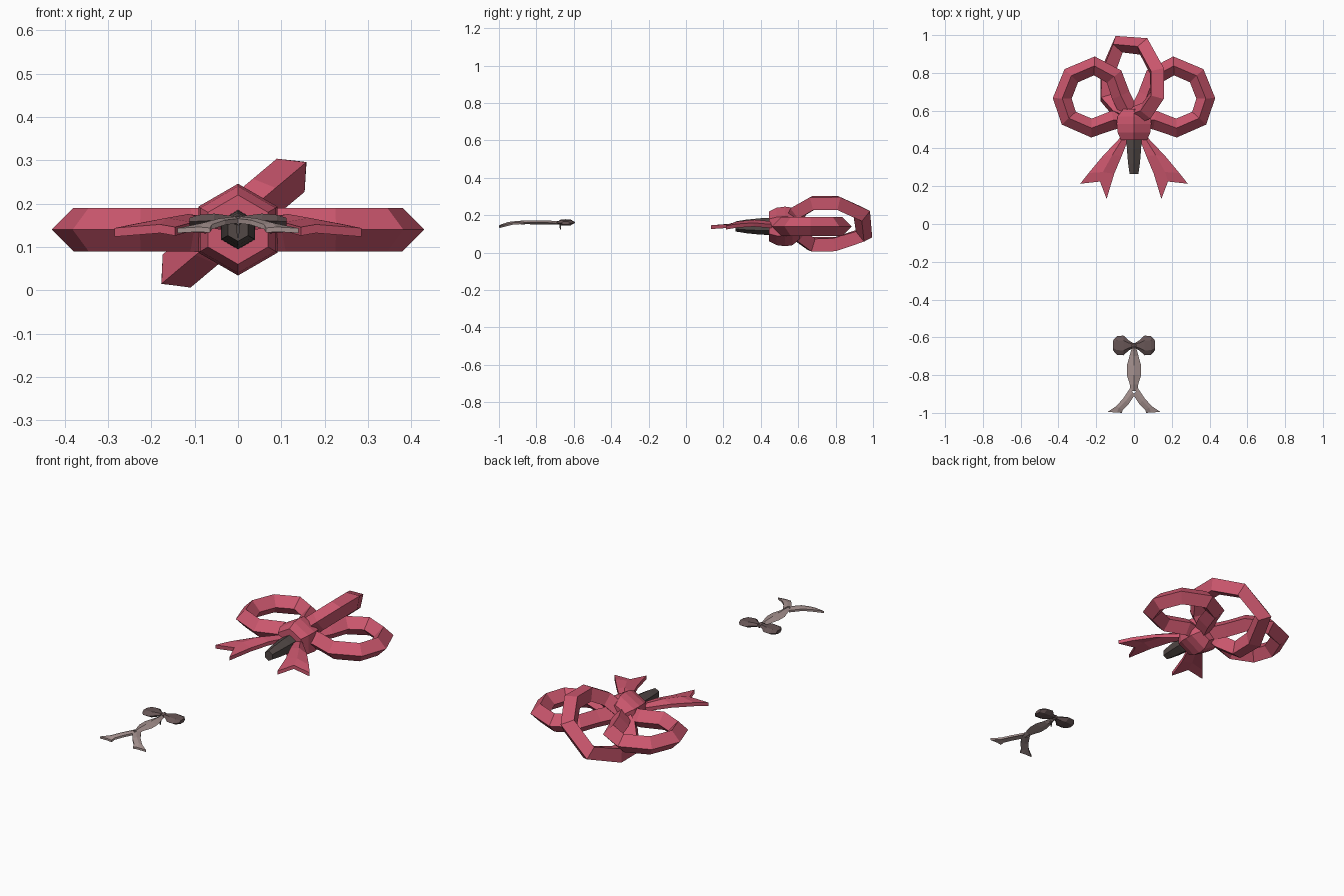
import bpy, bmesh, math
from mathutils import Vector

if "Cube" in bpy.data.objects:
    bpy.data.objects.remove(bpy.data.objects["Cube"])


def material(name, rgb):
    m = bpy.data.materials.new(name)
    m.diffuse_color = (*rgb, 1)
    m.use_nodes = True
    m.node_tree.nodes["Principled BSDF"].inputs["Base Color"].default_value = m.diffuse_color
    return m


PINK = material("rose pink", (0.60, 0.095, 0.155))
DARK = material("dark brown grey", (0.085, 0.066, 0.062))
MID = material("brown grey", (0.135, 0.092, 0.092))
LIGHT = material("pale mauve", (0.37, 0.28, 0.27))


def build(name, verts, faces, mat):
    mesh = bpy.data.meshes.new(name)
    mesh.from_pydata([tuple(v) for v in verts], [], faces)
    bm = bmesh.new()
    bm.from_mesh(mesh)
    bmesh.ops.recalc_face_normals(bm, faces=bm.faces)
    bm.to_mesh(mesh)
    bm.free()
    mesh.materials.append(mat)
    ob = bpy.data.objects.new(name, mesh)
    bpy.context.collection.objects.link(ob)
    return ob


def skin(name, rings, mat, closed=False):
    """Join equal rings of points into a surface, capped when open."""
    k, n = len(rings[0]), len(rings)
    verts = [p for r in rings for p in r]
    faces = []
    for i in range(n if closed else n - 1):
        a, b = i * k, (i + 1) % n * k
        faces += [(a + j, a + (j + 1) % k, b + (j + 1) % k, b + j) for j in range(k)]
    if not closed:
        faces += [tuple(range(k)), tuple(range((n - 1) * k, n * k))]
    return build(name, verts, faces, mat)


def loop(name, path, origin, tilt, r, mat):
    """Closed diamond-section tube in a plane tilted about the y axis."""
    u = Vector((math.cos(tilt), 0, math.sin(tilt)))
    v = Vector((0, 1, 0))
    w = Vector((-math.sin(tilt), 0, math.cos(tilt)))
    pts = [Vector(origin) + u * a + v * b for a, b in path]
    rings = []
    for i, p in enumerate(pts):
        t1 = (p - pts[i - 1]).normalized()
        t2 = (pts[(i + 1) % len(pts)] - p).normalized()
        side = (t1 + t2).normalized().cross(w)
        rings.append([p + side * r, p + w * r, p - side * r, p - w * r])
    return skin(name, rings, mat, True)


def strip(name, rows, sign, thick, mat):
    """Creased ribbon; each row is inner xy, crease xy, outer xy, height, crease lift."""
    rings = []
    for (ax, ay), (mx, my), (bx, by), z, lift in rows:
        top = [Vector((ax * sign, ay, z)), Vector((mx * sign, my, z + lift)),
               Vector((bx * sign, by, z - lift * 0.4))]
        rings.append(top + [p - Vector((0, 0, thick)) for p in reversed(top)])
    return skin(name, rings, mat)


def lathe_y(name, profile, sides, z, mat, xs=1.0):
    """Faceted body around the y axis; profile holds (y, radius)."""
    rings = []
    for y, r in profile:
        rings.append([(r * xs * math.cos(math.pi / 2 + math.tau * j / sides), y,
                       z + r * math.sin(math.pi / 2 + math.tau * j / sides))
                      for j in range(sides)])
    return skin(name, rings, mat)


# Side loops of the large bow
side_path = [(0.02, 0.55), (0.11, 0.55), (0.225, 0.508), (0.345, 0.56), (0.38, 0.665),
             (0.332, 0.785), (0.21, 0.837), (0.105, 0.78), (0.07, 0.68), (0.02, 0.58)]
for s, label in ((1, "right"), (-1, "left")):
    loop(label + "_bow_loop", [(s * x, y) for x, y in side_path],
         (0, 0, 0.14), 0, 0.05, PINK)

# Tilted loop at the back
back_path = [(0, 0.57), (0.10, 0.60), (0.172, 0.68), (0.172, 0.81), (0.08, 0.94),
             (-0.09, 0.952), (-0.17, 0.80), (-0.172, 0.67), (-0.09, 0.60)]
loop("back_bow_loop", back_path, (-0.01, 0, 0.155), math.radians(40), 0.05, PINK)

# Hexagonal knot
lathe_y("knot", [(0.445, 0.08), (0.485, 0.1), (0.53, 0.106), (0.57, 0.1), (0.61, 0.065)],
        6, 0.14, PINK)

# Forked ribbon tails
tail = [((0.01, 0.50), (0.04, 0.485), (0.07, 0.46), 0.155, 0.010),
        ((0.065, 0.36), (0.115, 0.365), (0.165, 0.36), 0.164, 0.012),
        ((0.105, 0.265), (0.165, 0.275), (0.24, 0.27), 0.157, 0.010),
        ((0.145, 0.133), (0.18, 0.225), (0.285, 0.213), 0.146, 0.006)]
for s, label in ((1, "right"), (-1, "left")):
    strip(label + "_ribbon_tail", tail, s, 0.02, PINK)

# Dark tapered stem under the knot
lathe_y("stem", [(0.265, 0.027), (0.32, 0.036), (0.40, 0.044), (0.47, 0.046)],
        6, 0.14, DARK)

# Small pale body with a forked fin
body = [(-0.65, 0.010, 0.165), (-0.70, 0.024, 0.166), (-0.75, 0.038, 0.167),
        (-0.80, 0.038, 0.167), (-0.85, 0.022, 0.168), (-0.885, 0.018, 0.167)]
rings = [[(-w, y, z - 0.007), (0, y, z + 0.004), (w, y, z - 0.007), (0, y, z - 0.016)]
         for y, w, z in body]
skin("small_body", rings, LIGHT)

fin = [((-0.004, -0.905), (0.008, -0.89), (0.018, -0.865), 0.166, 0.004),
       ((0.03, -0.955), (0.043, -0.937), (0.058, -0.925), 0.162, 0.004),
       ((0.06, -0.985), (0.08, -0.972), (0.095, -0.965), 0.152, 0.004),
       ((0.065, -1.0), (0.09, -0.998), (0.14, -0.995), 0.144, 0.002)]
for s, label in ((1, "right"), (-1, "left")):
    strip(label + "_fin", fin, s, 0.011, LIGHT)

# Small dark bow: a rounded lobe each side, a knot and a short peg
lobe = [(0.0, 0.010, 0.007), (0.03, 0.028, 0.013), (0.055, 0.052, 0.018),
        (0.09, 0.05, 0.017), (0.112, 0.025, 0.010)]
for s, label in ((1, "right"), (-1, "left")):
    rings = [[(s * x, -0.643 + hy * math.cos(math.tau * j / 6),
               0.164 - 0.05 * x + hz * math.sin(math.tau * j / 6)) for j in range(6)]
             for x, hy, hz in lobe]
    skin(label + "_small_lobe", rings, MID)
lathe_y("small_knot", [(-0.66, 0.010), (-0.645, 0.015), (-0.63, 0.010)], 6, 0.164, MID)
peg = [[(-w, -0.672 - w, z), (w, -0.672 - w, z), (w, -0.672 + w, z), (-w, -0.672 + w, z)]
       for w, z in ((0.006, 0.165), (0.002, 0.122))]
skin("small_peg", peg, DARK)
